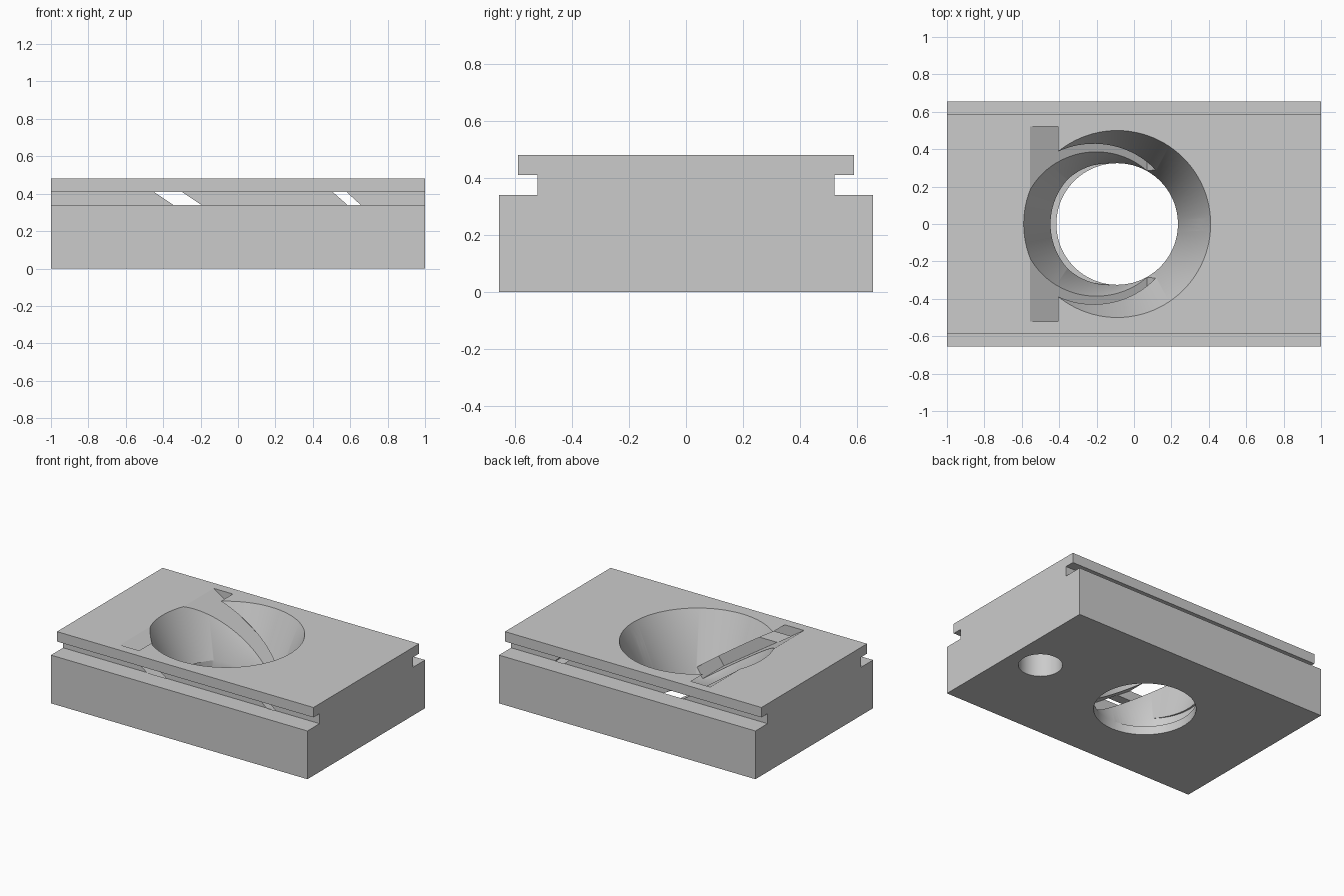
import bpy, bmesh, math
from mathutils import Matrix, Vector

cube = bpy.data.objects.get("Cube")
if cube:
    bpy.data.objects.remove(cube, do_unlink=True)

grey = bpy.data.materials.new("machined_grey")
grey.use_nodes = True
colour = (0.6, 0.6, 0.6, 1)
grey.diffuse_color = colour
grey.node_tree.nodes["Principled BSDF"].inputs["Base Color"].default_value = colour


def make_object(name, bm):
    bmesh.ops.recalc_face_normals(bm, faces=bm.faces)
    mesh = bpy.data.meshes.new(name)
    bm.to_mesh(mesh)
    bm.free()
    mesh.materials.append(grey)
    ob = bpy.data.objects.new(name, mesh)
    bpy.context.collection.objects.link(ob)
    return ob


def prism(name, points, half, axis):
    """Extrude a closed profile symmetrically along x or y; v is height."""
    bm = bmesh.new()
    place = (lambda u, v: (-half, u, v)) if axis == "x" else (lambda u, v: (u, -half, v))
    face = bm.faces.new([bm.verts.new(place(u, v)) for u, v in points])
    out = bmesh.ops.extrude_face_region(bm, geom=[face])
    move = Vector((2 * half, 0, 0) if axis == "x" else (0, 2 * half, 0))
    bmesh.ops.translate(bm, vec=move, verts=[g for g in out["geom"] if isinstance(g, bmesh.types.BMVert)])
    return make_object(name, bm)


def bore(name, x, z0, z1, r0, r1, sides=96, along_x=False):
    """Round cutter from z0 to z1, or lying along x and ending at x."""
    bm = bmesh.new()
    bmesh.ops.create_cone(bm, cap_ends=True, segments=sides, radius1=r0, radius2=r1, depth=abs(z1 - z0))
    if along_x:
        bm.transform(Matrix.Translation((x, 0, (z0 + z1) / 2)) @ Matrix.Rotation(math.pi / 2, 4, "Y"))
    else:
        bm.transform(Matrix.Translation((x, 0, (z0 + z1) / 2)))
    return make_object(name, bm)


# Block with a groove down each long side
half_profile = [(0.655, 0), (0.655, 0.34), (0.52, 0.34), (0.52, 0.41), (0.588, 0.41), (0.588, 0.48)]
profile = half_profile + [(-u, v) for u, v in reversed(half_profile)]
block = prism("grooved_block", profile, 1, "x")

# Tapered bowl, its throat and a shallow relief on one side
CX = -0.09
cutters = [
    bore("bowl_cutter", CX, 0.06, 0.5, 0.325, 0.5083),
    bore("throat_cutter", CX, -0.1, 0.07, 0.325, 0.325),
    bore("relief_cutter", CX - 0.044, 0.06, 0.135, 0.325, 0.325),
    # Sloping blade slot
    prism("blade_slot_cutter", [(0.07, 0.063), (0.116, 0.132), (-0.495, 0.54), (-0.645, 0.54)], 0.522, "y"),
    # Narrow sloping channel across the block
    prism("channel_cutter", [(0.46, 0.45), (0.535, 0.45), (0.70, 0.30), (0.63, 0.30)], 0.522, "y"),
    # Underside pocket
    bore("pocket_cutter", 0.775, -0.1, 0.36, 0.14, 0.14, 64),
]

# Screw hole from the bowl wall to the channel
screw = bmesh.new()
bmesh.ops.create_cone(screw, cap_ends=True, segments=32, radius1=0.035, radius2=0.035, depth=0.35)
screw.transform(Matrix.Translation((0.45, 0, 0.37)) @ Matrix.Rotation(math.pi / 2, 4, "Y"))
cutters.append(make_object("screw_hole_cutter", screw))

# Cut everything out of the block
for cutter in cutters:
    cutter.hide_render = True
    mod = block.modifiers.new(cutter.name, "BOOLEAN")
    mod.operation = "DIFFERENCE"
    mod.solver = "EXACT"
    mod.object = cutter

deps = bpy.context.evaluated_depsgraph_get()
deps.update()
result = bpy.data.meshes.new_from_object(block.evaluated_get(deps))
block.modifiers.clear()
block.data = result
for cutter in cutters:
    bpy.data.objects.remove(cutter, do_unlink=True)

# Smooth round walls, crisp edges
for ob in bpy.context.selected_objects:
    ob.select_set(False)
block.select_set(True)
bpy.context.view_layer.objects.active = block
bpy.ops.object.shade_smooth_by_angle(angle=math.radians(25))
